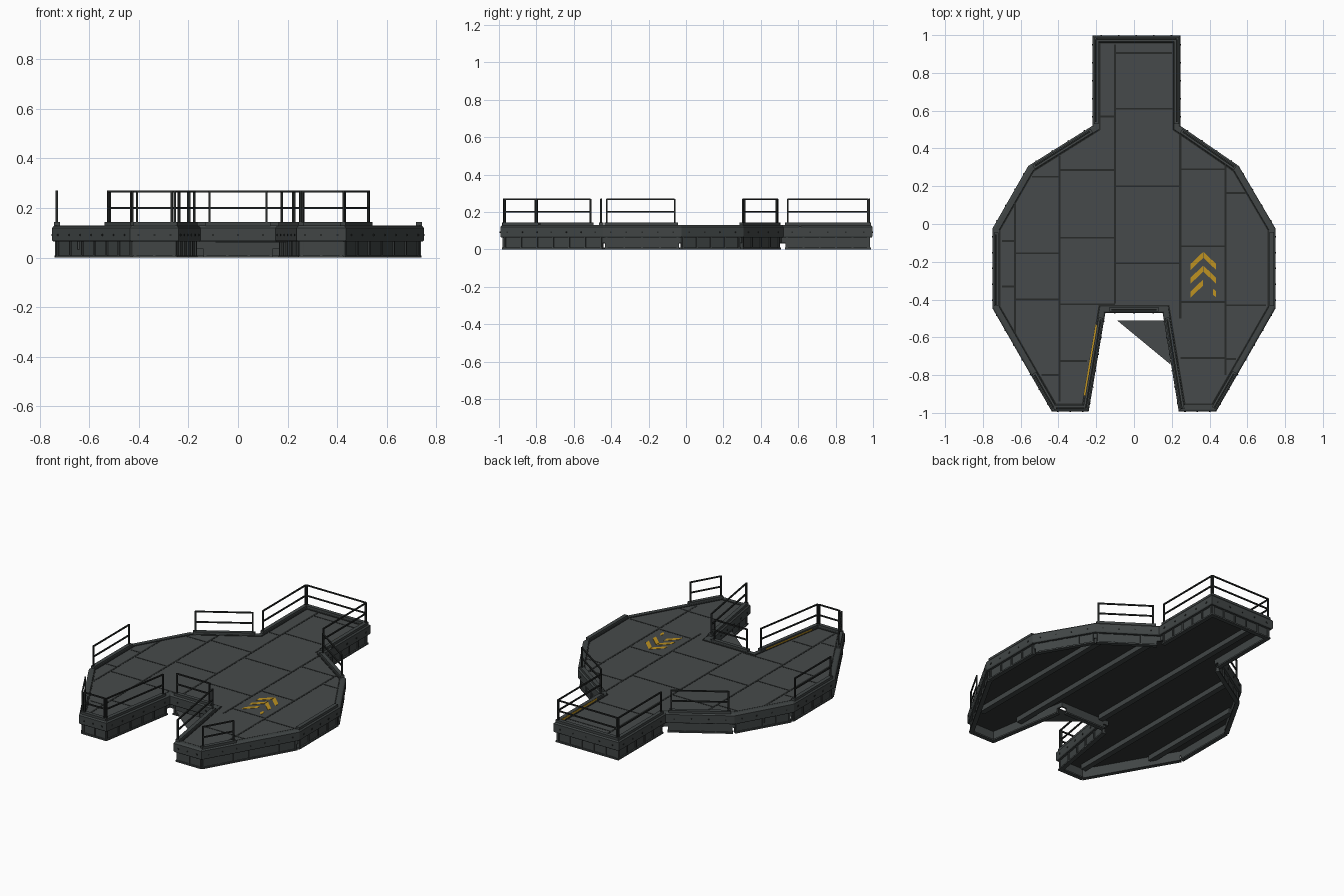
import bpy, bmesh, math
from mathutils import Vector

if "Cube" in bpy.data.objects:
    bpy.data.objects.remove(bpy.data.objects["Cube"])


def mat(name, rgb):
    m = bpy.data.materials.new(name)
    m.diffuse_color = (*rgb, 1)
    m.use_nodes = True
    m.node_tree.nodes["Principled BSDF"].inputs["Base Color"].default_value = m.diffuse_color
    return m


DECK = mat("deck_grey", (0.062, 0.068, 0.070))
FRAME = mat("frame_grey", (0.052, 0.060, 0.060))
FLOOR = mat("floor_dark_grey", (0.034, 0.037, 0.036))
DARK = mat("dark_metal", (0.020, 0.023, 0.022))
YELLOW = mat("marking_yellow", (0.52, 0.29, 0.015))

# Platform outline, counter-clockwise
OUT = [Vector(p) for p in [
    (.245, .997), (-.22, .997), (-.22, .52), (-.56, .307), (-.75, -.025), (-.75, -.445),
    (-.435, -.993), (-.24, -.993), (-.152, -.472), (.152, -.472), (.237, -.993),
    (.435, -.993), (.75, -.445), (.75, -.025), (.555, .307), (.245, .52)]]
N = len(OUT)


def finish(name, bm, material):
    bmesh.ops.recalc_face_normals(bm, faces=bm.faces)
    me = bpy.data.meshes.new(name)
    bm.to_mesh(me)
    bm.free()
    me.materials.append(material)
    ob = bpy.data.objects.new(name, me)
    bpy.context.collection.objects.link(ob)
    return ob


def prism(bm, pts, z0, z1):
    lo = [bm.verts.new((p[0], p[1], z0)) for p in pts]
    hi = [bm.verts.new((p[0], p[1], z1)) for p in pts]
    bm.faces.new(lo[::-1])
    bm.faces.new(hi)
    for i in range(len(pts)):
        j = (i + 1) % len(pts)
        bm.faces.new((lo[i], lo[j], hi[j], hi[i]))


def rect(bm, x0, x1, y0, y1, z0, z1):
    prism(bm, [(x0, y0), (x1, y0), (x1, y1), (x0, y1)], z0, z1)


def edge(i):
    p, q = OUT[i], OUT[(i + 1) % N]
    t = (q - p).normalized()
    return p, t, Vector((-t.y, t.x)), (q - p).length


def edge_box(bm, i, s0, s1, d0, d1, z0, z1):
    """Box along outline edge i: s = distance along, d = distance inward."""
    p, t, n, _ = edge(i)
    prism(bm, [p + t * s + n * d for s, d in
               ((s0, d0), (s1, d0), (s1, d1), (s0, d1))], z0, z1)


def inset(d):
    pts = []
    for i in range(N):
        n0, n1 = edge(i - 1 if i else N - 1)[2], edge(i)[2]
        pts.append(OUT[i] + (n0 + n1) * (d / (1 + n0.dot(n1))))
    return pts


def ring(name, profile, material):
    """Open profile of (inset, z) swept round the outline."""
    bm = bmesh.new()
    loops = [[bm.verts.new((p.x, p.y, z)) for p in inset(d)] for d, z in profile]
    for a, b in zip(loops, loops[1:]):
        for i in range(N):
            j = (i + 1) % N
            bm.faces.new((a[i], a[j], b[j], b[i]))
    return finish(name, bm, material)


# Deck plate on top, dark floor plate below
bm = bmesh.new()
prism(bm, inset(.032), .064, .126)
deck = finish("deck", bm, DECK)
deck.data.materials.append(FLOOR)
for f in deck.data.polygons:
    f.material_index = 1 if f.normal.z < -.5 else 0

# Edge beam, border seam and upper skirt wall
ring("edge_beam", [(.032, .064), (.004, .064), (0, .07), (0, .12), (.006, .127),
                   (.012, .129), (.034, .129), (.036, .125)], FRAME)
ring("deck_border_seam", [(.036, .125), (.036, .1285), (.042, .1285), (.042, .125)], DARK)
ring("skirt_core", [(.019, .066), (.019, .035), (.029, .035), (.029, .066)], FRAME)

# Stray floor corner in the notch
bm = bmesh.new()
prism(bm, [(-.09, -.51), (.195, -.745), (.165, -.51)], .060, .064)
finish("floor_corner", bm, DECK)

# Underside beams
bm = bmesh.new()
for x, y0, y1 in [(-.63, -.6, .13), (-.395, -.93, .36), (-.1, -.42, .95),
                  (.245, -.75, .48), (.485, -.8, .3)]:
    rect(bm, x - .018, x + .018, y0, y1, .032, .065)
finish("under_beams", bm, FRAME)

# Lower skirt: wall, bottom flange, ribs; bolts on the beam
wall, flange, ribs, bolts = (bmesh.new() for _ in range(4))
for i in range(N):
    L = edge(i)[3]
    edge_box(wall, i, .012, L - .012, .018, .029, .008, .066)
    edge_box(flange, i, .01, L - .01, .009, .036, 0, .009)
    n = max(2, round(L / .1))
    for k in range(n + 1):
        s = .02 + (L - .04) * k / n
        edge_box(ribs, i, s - .005, s + .005, .012, .02, .008, .066)
    n = max(3, round(L / .09))
    for k in range(n):
        s = L * (k + .5) / n
        edge_box(bolts, i, s - .004, s + .004, -.003, .002, .088, .096)
finish("skirt_wall", wall, FRAME)
finish("skirt_flange", flange, FRAME)
finish("skirt_ribs", ribs, FRAME)
finish("bolts", bolts, DARK)

# Curbs and railings: edge index -> start and end fraction
RAILS = {0: (.05, .95), 1: (.05, .95), 2: (.08, .91), 4: (.085, .95), 5: (.67, .97),
         6: (.14, .86), 7: (.035, .92), 8: (.12, .88), 9: (.08, .965), 11: (.03, .34),
         12: (.05, .92), 14: (.06, .91), 15: (.05, .95)}
curbs, rails = bmesh.new(), bmesh.new()
for i, (f0, f1) in RAILS.items():
    L = edge(i)[3]
    a, b = L * f0, L * f1
    edge_box(curbs, i, max(.01, a - .015), min(L - .01, b + .015), .008, .032, .125, .143)
    if i == 12:          # right side has a curb only
        continue
    for s in (a, b):
        edge_box(rails, i, s - .0045, s + .0045, .0135, .0225, .14, .27)
    for z in (.2, .267):
        edge_box(rails, i, a, b, .014, .022, z - .004, z + .004)
finish("curbs", curbs, FRAME)
finish("railings", rails, DARK)

# Deck seams: lengthwise (x, y0, y1) and crosswise (y, x0, x1)
LONG = [(-.63, -.6, .12), (-.395, -.94, .36), (-.1, -.42, .95),
        (.245, -.5, .48), (.485, -.8, .33)]
CROSS = [(.25, -.54, -.395), (-.155, -.63, -.395), (-.4, -.63, -.395), (-.8, -.49, -.395),
         (-.09, -.7, -.63), (-.33, -.7, -.63), (.285, -.395, -.1), (-.073, -.395, -.1),
         (-.425, -.395, -.1), (-.725, -.395, -.25), (.57, -.18, -.1), (.905, -.1, .2),
         (.61, -.1, .245), (.2, -.1, .245), (-.208, -.1, .245), (.29, .245, .485),
         (-.118, .245, .485), (-.413, .245, .485), (-.71, .245, .485),
         (.165, .485, .59), (-.43, .485, .7), (-.715, .485, .54)]
bm = bmesh.new()
for x, y0, y1 in LONG:
    rect(bm, x - .006, x + .006, y0, y1, .12, .1272)
for y, x0, x1 in CROSS:
    rect(bm, x0, x1, y - .005, y + .005, .12, .1272)
finish("deck_seams", bm, DARK)

# Worn arrow markings: three chevrons, the last one mostly rubbed off
bm = bmesh.new()
for k in range(3):
    y = -.147 - .073 * k
    for sx in (-1, 1):
        u0, u1 = (.05, .068) if (k == 2 and sx > 0) else (.002, .068)
        prism(bm, [(.367 + sx * u0, y - .95 * u0), (.367 + sx * u1, y - .95 * u1),
                   (.367 + sx * u1, y - .95 * u1 - .032),
                   (.367 + sx * u0, y - .95 * u0 - .032)], .125, .1275)
finish("arrow_markings", bm, YELLOW)

# Yellow warning strips on the inner side of the left leg and right neck curbs
bm = bmesh.new()
edge_box(bm, 7, .08, .46, .030, .040, .125, .1335)
edge_box(bm, 15, .08, .44, .030, .0335, .126, .142)
finish("warning_strips", bm, YELLOW)
